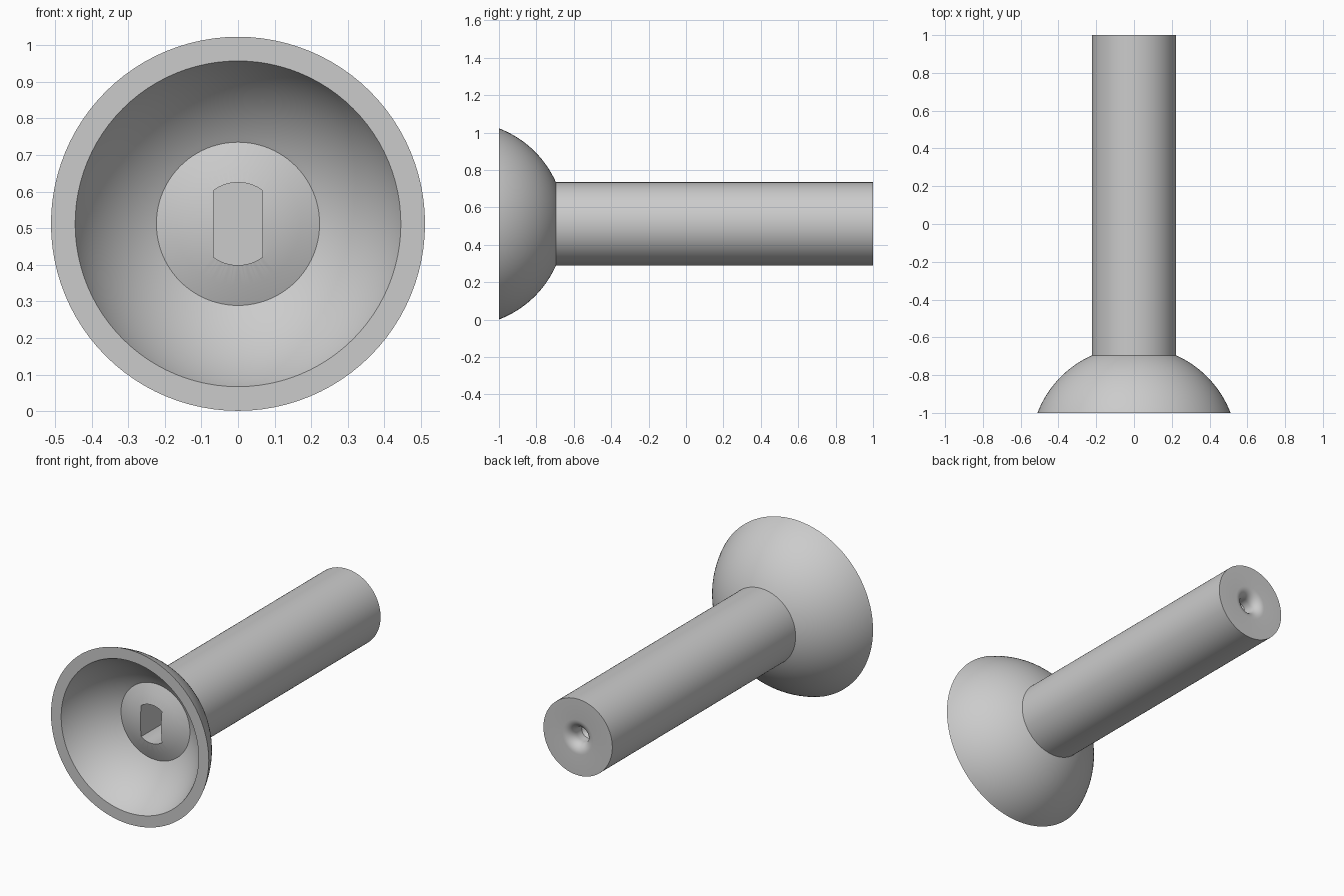
import bpy, bmesh, math
from mathutils import Matrix, Vector

if "Cube" in bpy.data.objects:
    bpy.data.objects.remove(bpy.data.objects["Cube"])

CZ = 0.512        # height of the long axis
SEGMENTS = 96

grey = bpy.data.materials.new("plain grey")
grey.use_nodes = True
grey.diffuse_color = (0.6, 0.6, 0.6, 1)
grey.node_tree.nodes["Principled BSDF"].inputs["Base Color"].default_value = (0.6, 0.6, 0.6, 1)


def add_object(name, bm):
    mesh = bpy.data.meshes.new(name)
    bmesh.ops.recalc_face_normals(bm, faces=bm.faces)
    bm.to_mesh(mesh)
    bm.free()
    obj = bpy.data.objects.new(name, mesh)
    bpy.context.collection.objects.link(obj)
    mesh.materials.append(grey)
    return obj


def lathe(name, profile):
    """Spin (radius, y) points around the long axis."""
    bm = bmesh.new()
    verts = [bm.verts.new((r, y, CZ)) for r, y in profile]
    edges = [bm.edges.new(pair) for pair in zip(verts, verts[1:])]
    bmesh.ops.spin(bm, geom=verts + edges, cent=(0, 0, CZ), axis=(0, 1, 0),
                   angle=math.tau, steps=SEGMENTS)
    bmesh.ops.remove_doubles(bm, verts=bm.verts, dist=1e-5)
    return add_object(name, bm)


def arc(center_y, radius, r_from, r_to, steps=20):
    """Points on a sphere section between two distances from the axis."""
    a, b = math.asin(r_from / radius), math.asin(r_to / radius)
    angles = [a + (b - a) * i / steps for i in range(steps + 1)]
    return [(radius * math.sin(t), center_y + radius * math.cos(t)) for t in angles]


# Bowl head, domed seat, round shaft and flared centre hole in one profile
BOWL_Y = -1.195
seat = [(0, -0.81), (0.06, -0.808), (0.113, -0.80), (0.17, -0.784)]
inner = arc(BOWL_Y, 0.486, 0.223, 0.445)
outer = arc(BOWL_Y, 0.547, 0.511, 0.223)
inner[-1], outer[0] = (0.445, -1), (0.511, -1)
flare = [(0.10 - 0.055 * math.sin(t), 0.945 + 0.055 * math.cos(t))
         for t in [math.pi / 2 * i / 8 for i in range(9)]]
hole_end = [(0.045, 0.90), (0.03, 0.88), (0, 0.87)]
body = lathe("bolt_body", seat + inner + outer + [(0.223, 1)] + flare + hole_end)

# Slot cutter: a round bar with two flat sides
bm = bmesh.new()
bmesh.ops.create_cone(bm, cap_ends=True, segments=64, radius1=0.113, radius2=0.113,
                      depth=0.4, matrix=Matrix.Translation((0, -0.7, CZ))
                      @ Matrix.Rotation(math.pi / 2, 4, 'X'))
for side in (-1, 1):
    cut = bmesh.ops.bisect_plane(bm, geom=bm.verts[:] + bm.edges[:] + bm.faces[:],
                                 plane_co=Vector((side * 0.067, 0, 0)),
                                 plane_no=Vector((side, 0, 0)), clear_outer=True)
    rim = [e for e in cut["geom_cut"] if isinstance(e, bmesh.types.BMEdge)]
    bmesh.ops.edgeloop_fill(bm, edges=rim)
cutter = add_object("slot_cutter", bm)
cutter.hide_render = True

# Cut the drive slot into the seat
bpy.context.view_layer.objects.active = body
slot = body.modifiers.new("drive_slot", 'BOOLEAN')
slot.operation = 'DIFFERENCE'
slot.solver = 'EXACT'
slot.object = cutter
bpy.ops.object.modifier_apply(modifier=slot.name)
bpy.data.objects.remove(cutter)

bpy.ops.object.select_all(action='DESELECT')
body.select_set(True)
bpy.ops.object.shade_smooth_by_angle(angle=math.radians(30))
